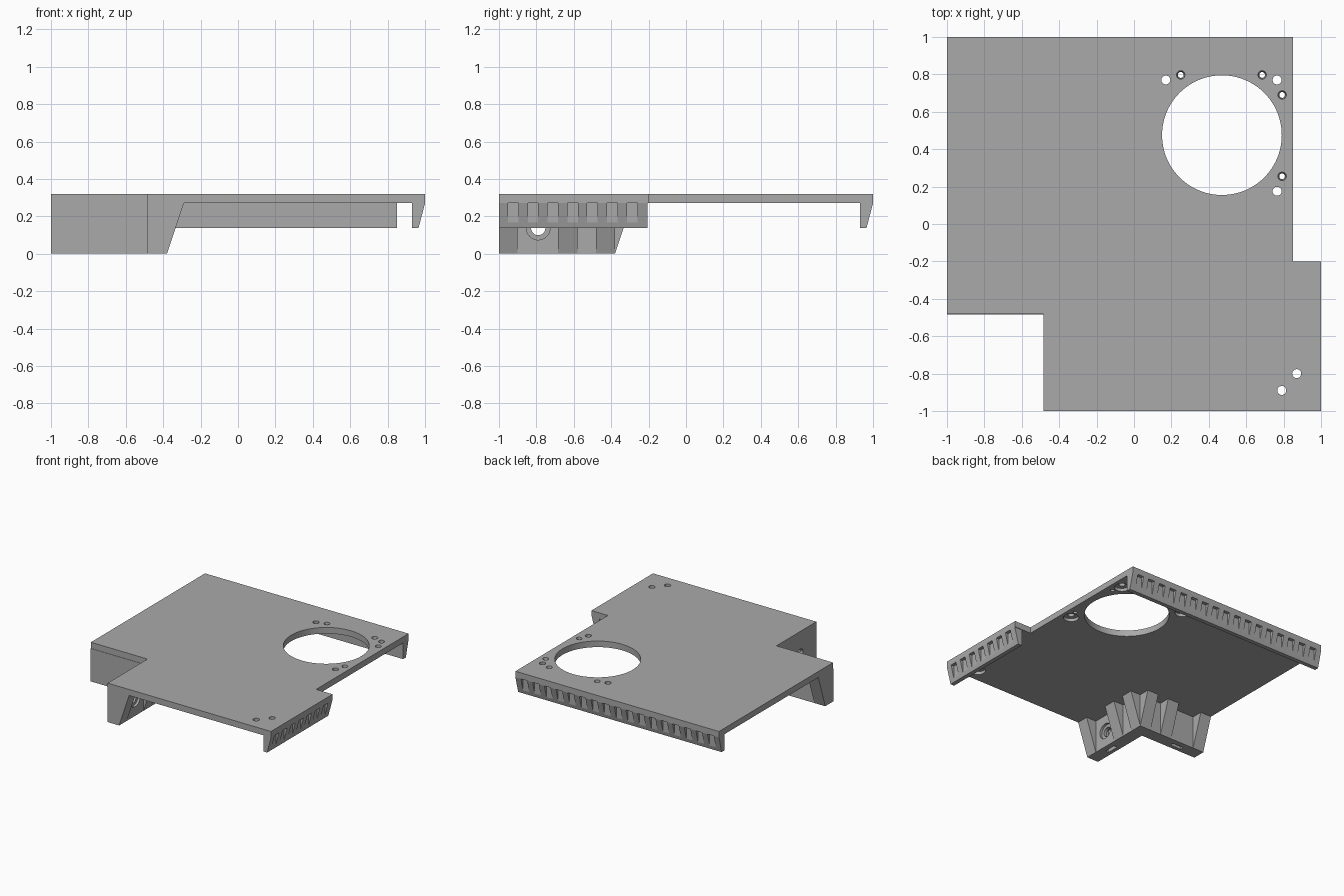
import bpy, bmesh
from math import radians
from mathutils import Matrix, Vector

cube = bpy.data.objects.get("Cube")
if cube:
    bpy.data.objects.remove(cube, do_unlink=True)

grey = bpy.data.materials.new("mid grey plastic")
grey.use_nodes = True
tone = (0.4, 0.4, 0.4, 1)
grey.diffuse_color = tone
grey.node_tree.nodes["Principled BSDF"].inputs["Base Color"].default_value = tone

TOP, UNDER, LIP = 0.32, 0.27, 0.137   # plate top, plate underside, lip bottom
PITCH, SLOT = 0.106, 0.056


def finish(name, bm):
    bmesh.ops.recalc_face_normals(bm, faces=bm.faces)
    mesh = bpy.data.meshes.new(name)
    bm.to_mesh(mesh)
    bm.free()
    mesh.materials.append(grey)
    ob = bpy.data.objects.new(name, mesh)
    bpy.context.collection.objects.link(ob)
    return ob


def prism(bm, points, offset):
    """Extrude a planar polygon along an offset."""
    face = bm.faces.new([bm.verts.new(p) for p in points])
    new = bmesh.ops.extrude_face_region(bm, geom=[face])["geom"]
    bmesh.ops.translate(bm, vec=Vector(offset),
                        verts=[v for v in new if isinstance(v, bmesh.types.BMVert)])


def box(bm, lo, hi):
    mid = [(a + b) / 2 for a, b in zip(lo, hi)]
    size = [b - a for a, b in zip(lo, hi)]
    bmesh.ops.create_cube(bm, size=1, matrix=Matrix.Translation(mid) @ Matrix.Diagonal((*size, 1)))


def drill(bm, x, y, z0, z1, r0, r1=None, sides=32):
    """Upright round cutter from z0 (radius r0) to z1 (radius r1)."""
    bmesh.ops.create_cone(bm, cap_ends=True, segments=sides, radius1=r0,
                          radius2=r1 or r0, depth=z1 - z0,
                          matrix=Matrix.Translation((x, y, (z0 + z1) / 2)))


def cut(ob, bm):
    cutter = finish("cutter", bm)
    cutter.hide_render = True
    mod = ob.modifiers.new("cut", "BOOLEAN")
    mod.operation, mod.solver, mod.object = "DIFFERENCE", "EXACT", cutter
    bpy.context.view_layer.objects.active = ob
    bpy.ops.object.modifier_apply(modifier=mod.name)
    bpy.data.objects.remove(cutter, do_unlink=True)


def smooth(ob):
    bpy.ops.object.select_all(action="DESELECT")
    ob.select_set(True)
    bpy.context.view_layer.objects.active = ob
    bpy.ops.object.shade_smooth_by_angle(angle=radians(30))


def swap_axes(bm):
    """Mirror across the x = y diagonal."""
    for v in bm.verts:
        v.co.x, v.co.y = v.co.y, v.co.x


# Cover plate with stepped outline
bm = bmesh.new()
outline = [(-1, 1), (0.85, 1), (0.85, -0.2), (1, -0.2), (1, -1),
           (-0.485, -1), (-0.485, -0.482), (-1, -0.482)]
prism(bm, [(x, y, UNDER) for x, y in outline], (0, 0, TOP - UNDER))
plate = finish("cover_plate", bm)

# Large fan opening
bm = bmesh.new()
drill(bm, 0.47, 0.475, 0.2, 0.4, 0.32, sides=96)
cut(plate, bm)

# Screw holes, with wide recesses underneath
screws = [(0.17, 0.77), (0.765, 0.77), (0.765, 0.175), (0.79, -0.89), (0.87, -0.8)]
for radius, top in ((0.024, 0.4), (0.058, 0.295)):
    for x, y in screws:
        bm = bmesh.new()
        drill(bm, x, y, 0.2, top, radius)
        cut(plate, bm)

# Small tapered pin holes
bm = bmesh.new()
for x, y in [(0.25, 0.797), (0.685, 0.797), (0.792, 0.69), (0.792, 0.255)]:
    drill(bm, x, y, UNDER - 0.01, TOP + 0.01, 0.014, 0.024)
cut(plate, bm)
smooth(plate)


# Tapered lips with a row of vent grooves on the outer face
def lip(name, start, end, count, swapped):
    bm = bmesh.new()
    profile = [(0.93, UNDER), (1, UNDER), (0.965, LIP), (0.93, LIP)]
    prism(bm, [(x, start, z) for x, z in profile], (0, end - start, 0))
    grooves = bmesh.new()
    for i in range(count):
        a = start + 0.048 + i * PITCH
        box(grooves, (0.973, a, 0.15), (1.05, a + SLOT, UNDER + 0.0))
    if swapped:
        swap_axes(bm)
        swap_axes(grooves)
    cut(finish(name, bm), grooves)


lip("left_vent_lip", -1, -0.205, 7, False)
lip("back_vent_lip", -1, 0.85, 17, True)


# Corner bracket: two ribbed walls, each with a recessed bolt hole and nut slot
def bracket(name, end, swapped):
    bm = bmesh.new()
    box(bm, (-0.485, -1, 0), (-0.38, end, UNDER))
    ribs = bmesh.new()
    for a, b in ((-1, -0.9), (-0.685, -0.58), (-0.482, -0.38)):
        prism(ribs, [(-0.38, a, 0), (-0.38, a, UNDER), (-0.29, a, UNDER)], (0, b - a, 0))
    cutters = [bmesh.new() for _ in range(3)]
    turn = Matrix.Rotation(radians(90), 4, "Y")
    for c, x, r, depth in ((cutters[0], -0.43, 0.038, 0.3), (cutters[1], -0.37, 0.063, 0.06)):
        bmesh.ops.create_cone(c, cap_ends=True, segments=32, radius1=r, radius2=r, depth=depth,
                              matrix=Matrix.Translation((x, -0.79, LIP)) @ turn)
    box(cutters[2], (-0.455, -0.84, -0.1), (-0.425, -0.74, 0.19))
    if swapped:
        for b in (bm, ribs, *cutters):
            swap_axes(b)
    wall = finish(name + "_wall", bm)
    for c in cutters:
        cut(wall, c)
    smooth(wall)
    finish(name + "_ribs", ribs)


bracket("bracket_side", -0.38, False)
bracket("bracket_front", -0.485, True)
